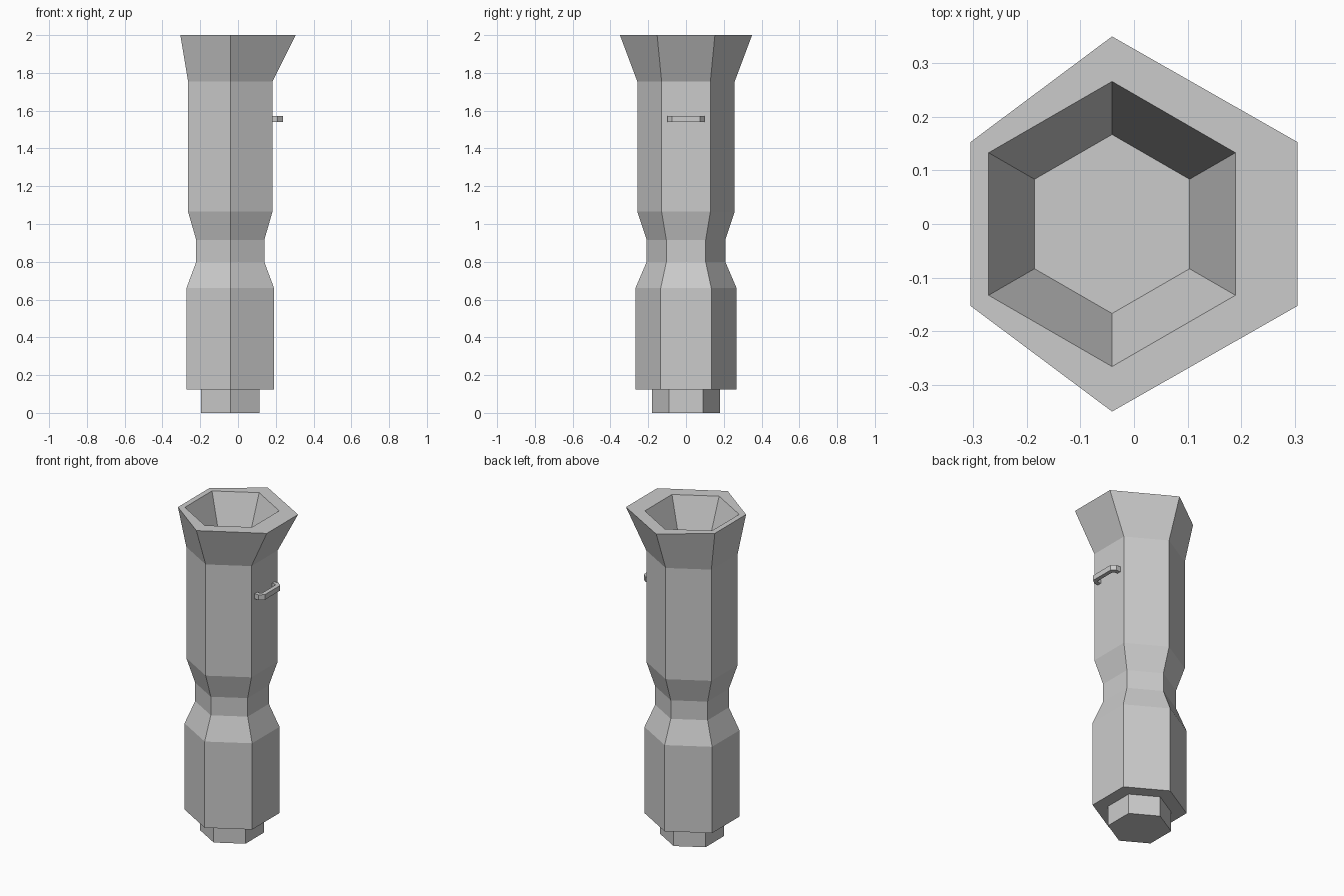
import bpy, bmesh, math

if "Cube" in bpy.data.objects:
    bpy.data.objects.remove(bpy.data.objects["Cube"])

CX = -0.041  # body axis


def hexagon(r, z):
    # six corners, one pointing along +y
    return [(CX + r * math.cos(math.radians(30 + 60 * i)),
             r * math.sin(math.radians(30 + 60 * i)), z) for i in range(6)]


def finish(bm, name):
    bmesh.ops.recalc_face_normals(bm, faces=bm.faces)
    mesh = bpy.data.meshes.new(name)
    bm.to_mesh(mesh)
    bm.free()
    ob = bpy.data.objects.new(name, mesh)
    bpy.context.collection.objects.link(ob)
    return ob


def bridge_rings(bm, rings, closed=False):
    vr = [[bm.verts.new(p) for p in ring] for ring in rings]
    n = len(vr[0])
    for a, b in zip(vr, vr[1:]):
        for i in range(n):
            j = (i + 1) % n
            bm.faces.new((a[i], a[j], b[j], b[i]))
    bm.faces.new(vr[0][::-1])
    bm.faces.new(vr[-1])


# Hexagonal body: stub, lower barrel, waist, upper barrel
profile = [(0.18, 0), (0.18, 0.125), (0.268, 0.125), (0.268, 0.66),
           (0.208, 0.80), (0.208, 0.915), (0.258, 1.065), (0.258, 1.755)]
rings = [hexagon(r, z) for r, z in profile]
# Flared lopsided rim, then the funnel hole
rim = [(0.305, 0.153), (CX, 0.35), (-0.305, 0.153),
       (-0.305, -0.153), (CX, -0.35), (0.305, -0.153)]
rings.append([(x, y, 2.0) for x, y in rim])
rings += [hexagon(0.266, 2.0), hexagon(0.167, 1.75)]
bm = bmesh.new()
bridge_rings(bm, rings)
finish(bm, "hexagonal_body")

# Small side handle: square bar bent into a bracket
outer = [(0.175, 0.098), (0.21, 0.098), (0.237, 0.075)]
inner = [(0.175, 0.073), (0.203, 0.073), (0.212, 0.065)]
outer += [(x, -y) for x, y in reversed(outer)]
inner += [(x, -y) for x, y in reversed(inner)]
bm = bmesh.new()
bridge_rings(bm, [[(o[0], o[1], 1.54), (o[0], o[1], 1.572),
                   (i[0], i[1], 1.572), (i[0], i[1], 1.54)]
                  for o, i in zip(outer, inner)])
finish(bm, "side_handle")
